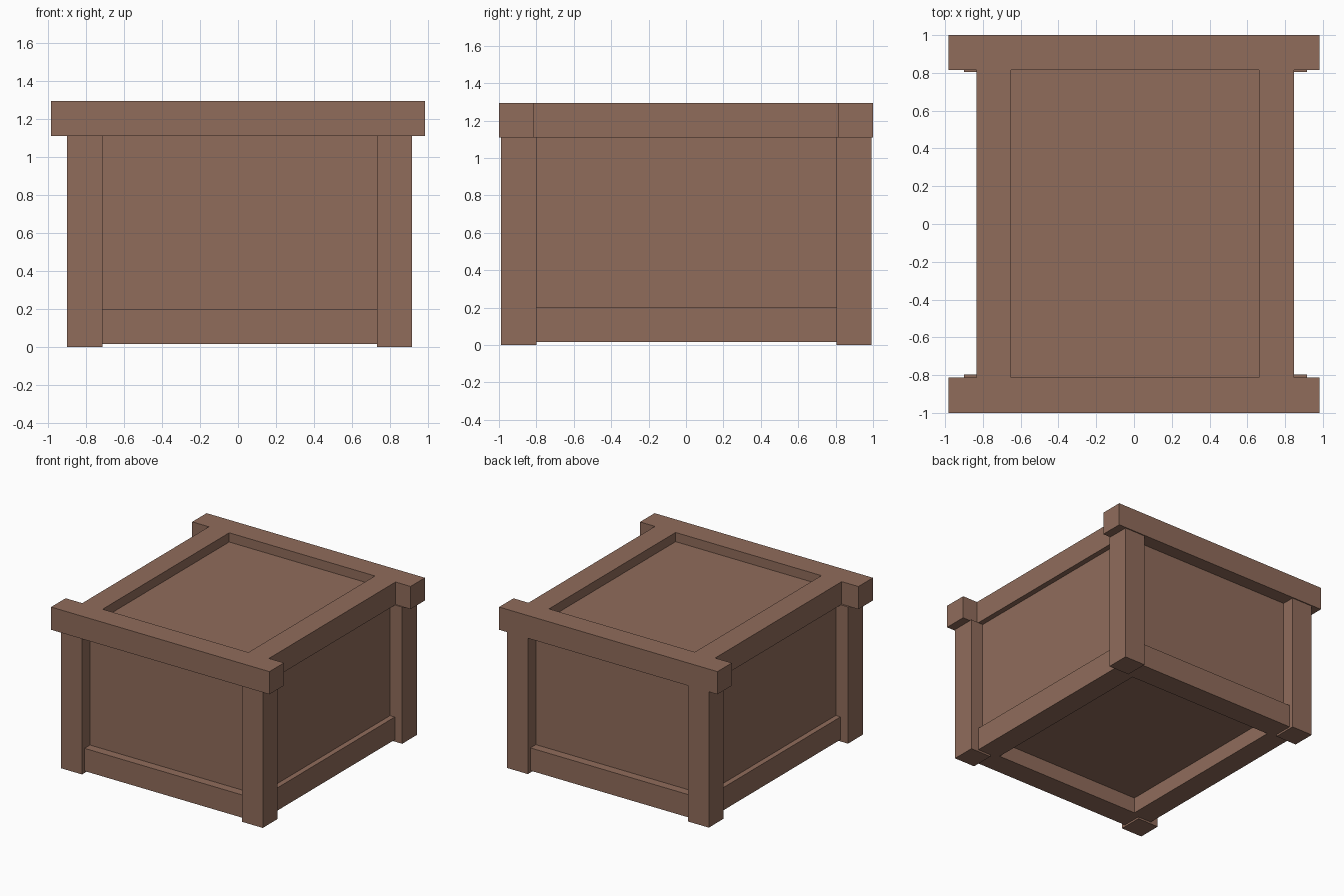
import bpy

if "Cube" in bpy.data.objects:
    bpy.data.objects.remove(bpy.data.objects["Cube"])

wood = bpy.data.materials.new("brown wood")
wood.diffuse_color = (0.28, 0.15, 0.105, 1)
wood.use_nodes = True
wood.node_tree.nodes["Principled BSDF"].inputs["Base Color"].default_value = wood.diffuse_color


def box(name, x, y, z):
    """Box from (min, max) ranges on each axis."""
    bpy.ops.mesh.primitive_cube_add(size=1, location=[(a + b) / 2 for a, b in (x, y, z)])
    ob = bpy.context.object
    ob.name = name
    ob.scale = [b - a for a, b in (x, y, z)]
    bpy.ops.object.transform_apply(location=False, rotation=False, scale=True)
    ob.data.materials.append(wood)
    return ob


TOP = (1.11, 1.295)
BOTTOM = (0.015, 0.20)
left_post, right_post = (-0.90, -0.713), (0.73, 0.915)
front_post, back_post = (-0.988, -0.798), (0.805, 0.992)

# Recessed panels: one inner box
box("panel_box", (-0.79, 0.805), (-0.885, 0.888), (0.142, 1.22))

# Corner posts
for xn, xr in (("left", left_post), ("right", right_post)):
    for yn, yr in (("front", front_post), ("back", back_post)):
        box(f"{yn}_{xn}_post", xr, yr, (0, 1.112))

# Overhanging front and back top beams, with bottom rails between the posts
for name, top_y, low_y in (("front", (-1, -0.813), (-0.955, -0.77)),
                           ("back", (0.815, 1), (0.773, 0.958))):
    box(f"{name}_top_beam", (-0.983, 0.983), top_y, TOP)
    box(f"{name}_bottom_rail", (-0.72, 0.74), low_y, BOTTOM)

# Side top beams and side bottom rails
for name, xr in (("left", (-0.833, -0.65)), ("right", (0.663, 0.848))):
    box(f"{name}_top_beam", xr, (-0.813, 0.815), TOP)
    box(f"{name}_bottom_rail", xr, (-0.80, 0.81), BOTTOM)
